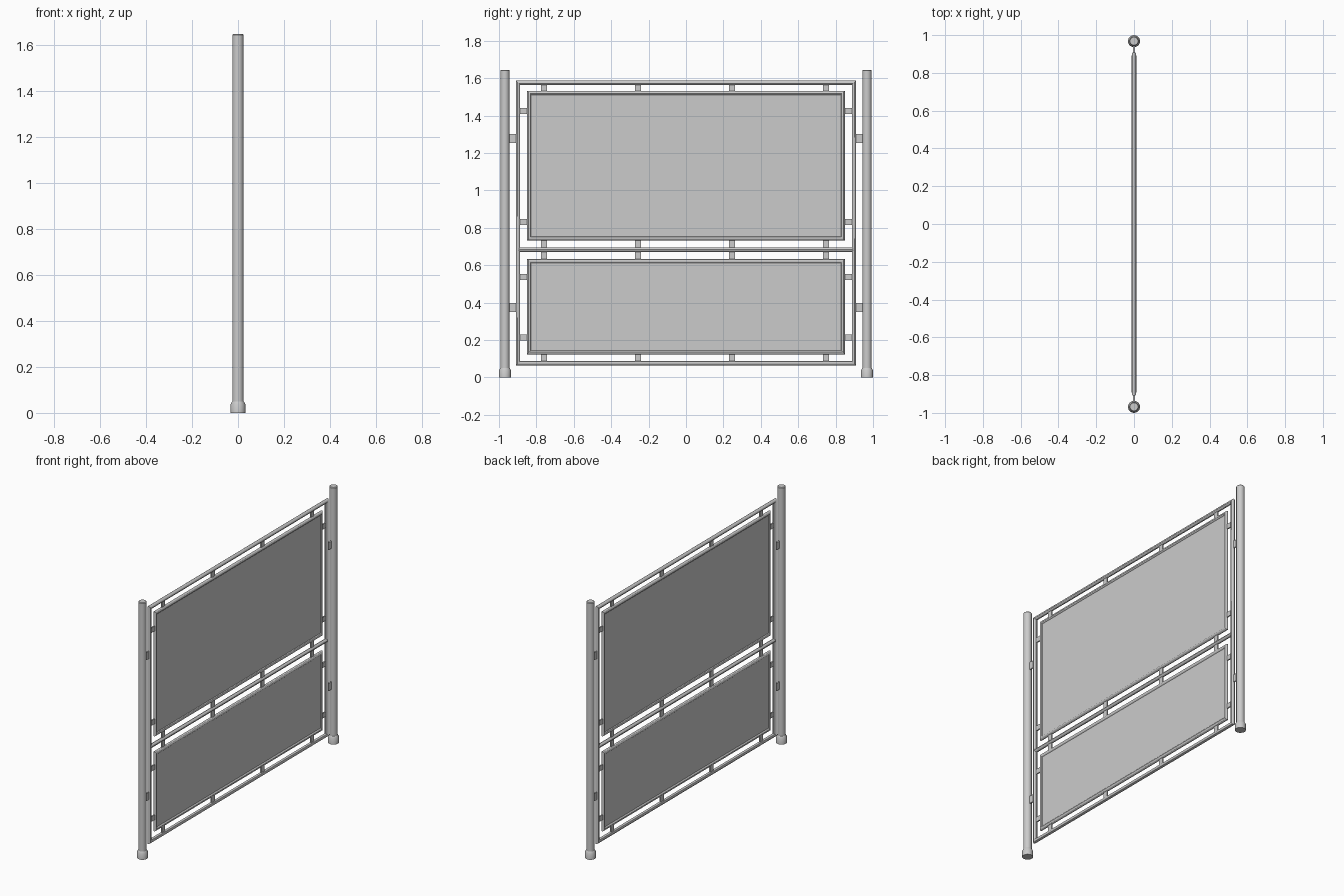
import bpy, bmesh
from math import cos, sin, pi, radians

if "Cube" in bpy.data.objects:
    bpy.data.objects.remove(bpy.data.objects["Cube"])


def finish(name, bm, smooth=False):
    bmesh.ops.recalc_face_normals(bm, faces=bm.faces)
    me = bpy.data.meshes.new(name)
    bm.to_mesh(me)
    bm.free()
    ob = bpy.data.objects.new(name, me)
    bpy.context.collection.objects.link(ob)
    if smooth:
        bpy.ops.object.select_all(action='DESELECT')
        ob.select_set(True)
        bpy.context.view_layer.objects.active = ob
        bpy.ops.object.shade_smooth_by_angle(angle=radians(30))
    return ob


def box(name, x, y0, y1, z0, z1):
    bm = bmesh.new()
    bmesh.ops.create_cube(bm, size=1)
    for v in bm.verts:
        v.co = (v.co.x * 2 * x, (y0 + y1) / 2 + v.co.y * (y1 - y0),
                (z0 + z1) / 2 + v.co.z * (z1 - z0))
    return finish(name, bm)


def lathe(name, y, profile, n=24):
    bm = bmesh.new()
    rings = [[bm.verts.new((r * cos(2 * pi * i / n), y + r * sin(2 * pi * i / n), z))
              for i in range(n)] for r, z in profile]
    for a, b in zip(rings, rings[1:]):
        for i in range(n):
            bm.faces.new((a[i], a[(i + 1) % n], b[(i + 1) % n], b[i]))
    bm.faces.new(rings[0])
    bm.faces.new(rings[-1])
    return finish(name, bm, True)


def tube_frame(name, hw, z0, z1, r, n=12):
    # mitred rectangular loop of round tube, hw/z0/z1 are the outer limits
    bm = bmesh.new()
    rings = []
    for sy, sz in ((-1, -1), (1, -1), (1, 1), (-1, 1)):
        ring = []
        for i in range(n):
            a = 2 * pi * (i + 0.5) / n
            d = r - r * cos(a)
            z = z0 + d if sz < 0 else z1 - d
            ring.append(bm.verts.new((r * sin(a), sy * (hw - d), z)))
        rings.append(ring)
    for k in range(4):
        a, b = rings[k], rings[(k + 1) % 4]
        for i in range(n):
            bm.faces.new((a[i], a[(i + 1) % n], b[(i + 1) % n], b[i]))
    return finish(name, bm, True)


# Posts with collar feet
for s, side in ((-1, "left"), (1, "right")):
    y = s * 0.968
    lathe(side + "_post", y, [(0.0245, 0.01), (0.0245, 1.641), (0.021, 1.645)])
    lathe(side + "_post_foot", y, [(0.032, 0), (0.032, 0.038), (0.0255, 0.05), (0.0235, 0.05)])
    # Tabs joining the posts to the frame
    for z in (0.374, 1.278):
        ya, yb = sorted((s * 0.9, s * 0.95))
        box(side + "_post_bracket", 0.004, ya, yb, z - 0.024, z + 0.024)

# Outer frame and middle rail
HW = 0.91
tube_frame("outer_frame", HW, 0.064, 1.588, 0.012)
bm = bmesh.new()
bmesh.ops.create_cone(bm, cap_ends=True, segments=12, radius1=0.012, radius2=0.012, depth=1.785)
rail = finish("middle_rail", bm, True)
rail.rotation_euler.x = pi / 2
rail.location.z = 0.683

# Framed panels, each with side, top and bottom tabs
for name, z0, z1, below, above, tabs in (
        ("lower", 0.123, 0.634, 0.076, 0.683, (0.214, 0.537)),
        ("upper", 0.732, 1.532, 0.683, 1.576, (0.83, 1.425))):
    tube_frame(name + "_panel_frame", 0.85, z0, z1, 0.0115)
    box(name + "_panel", 0.004, -0.838, 0.838, z0 + 0.012, z1 - 0.012)
    for y in (-0.76, -0.257, 0.246, 0.749):
        box(name + "_bottom_tab", 0.004, y - 0.016, y + 0.016, below, z0 + 0.008)
        box(name + "_top_tab", 0.004, y - 0.016, y + 0.016, z1 - 0.008, above)
    for z in tabs:
        for s in (-1, 1):
            ya, yb = sorted((s * 0.842, s * 0.897))
            box(name + "_side_tab", 0.004, ya, yb, z - 0.016, z + 0.016)
